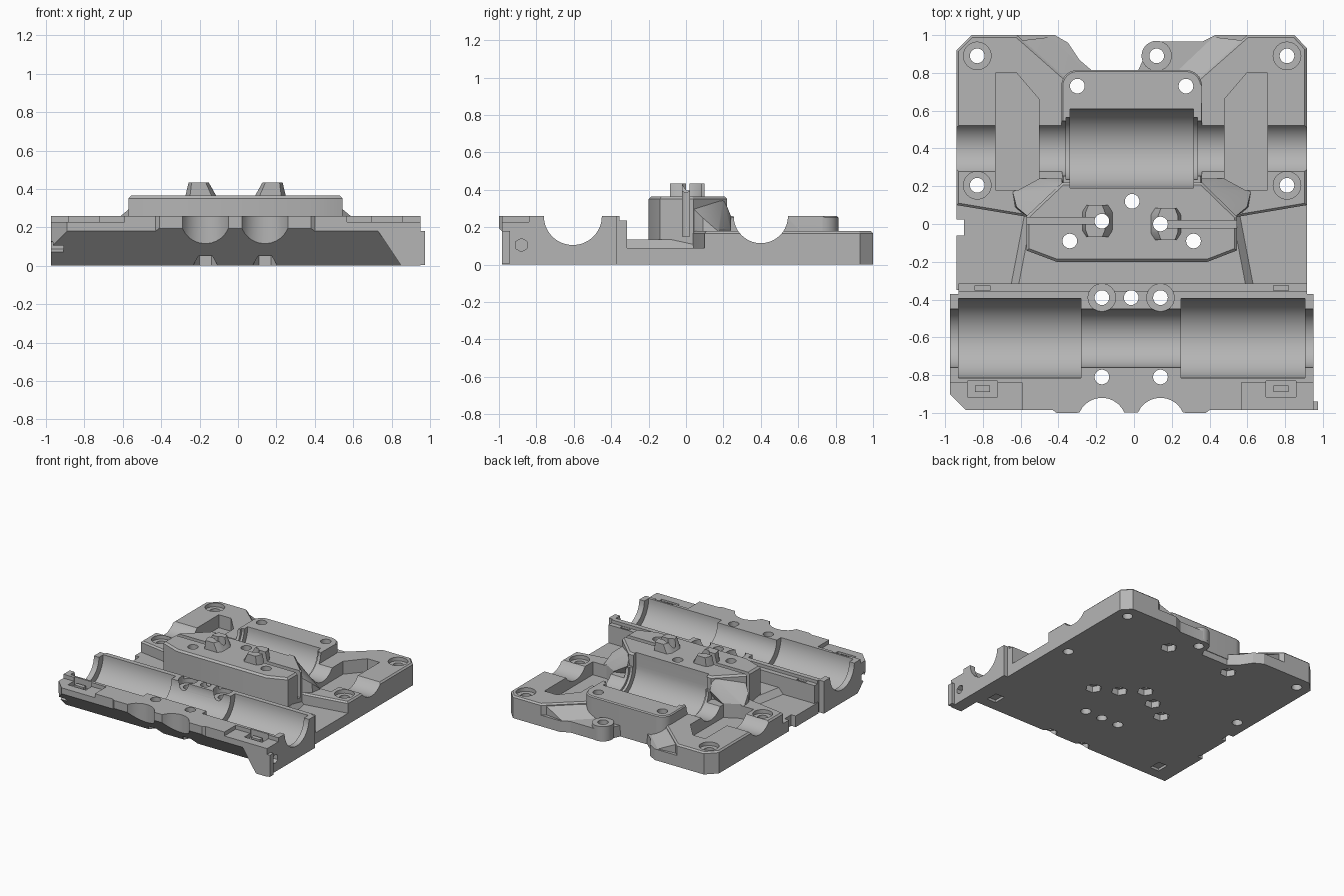
import bpy, bmesh, math
from mathutils import Vector, Matrix

if "Cube" in bpy.data.objects:
    bpy.data.objects.remove(bpy.data.objects["Cube"])

grey = bpy.data.materials.new("grey_plastic")
grey.use_nodes = True
COLOUR = (0.46, 0.46, 0.46, 1)
grey.diffuse_color = COLOUR
grey.node_tree.nodes["Principled BSDF"].inputs["Base Color"].default_value = COLOUR


def make(name, bm):
    bmesh.ops.recalc_face_normals(bm, faces=bm.faces)
    mesh = bpy.data.meshes.new(name)
    bm.to_mesh(mesh)
    bm.free()
    mesh.materials.append(grey)
    obj = bpy.data.objects.new(name, mesh)
    bpy.context.collection.objects.link(obj)
    return obj


def prism(name, outline, z0, z1, chamfer=0):
    """Upright prism with an optional chamfer round its top."""
    bm = bmesh.new()
    face = bm.faces.new([bm.verts.new((x, y, z0)) for x, y in outline])
    top = bmesh.ops.extrude_face_region(bm, geom=[face])["geom"]
    for v in top:
        if isinstance(v, bmesh.types.BMVert):
            v.co.z = z1
    if chamfer:
        rim = [e for e in bm.edges if all(abs(v.co.z - z1) < 1e-5 for v in e.verts)]
        bmesh.ops.bevel(bm, geom=rim, offset=chamfer, segments=1, affect='EDGES')
    return make(name, bm)


def box(name, x0, x1, y0, y1, z0, z1):
    return prism(name, [(x0, y0), (x1, y0), (x1, y1), (x0, y1)], z0, z1)


def hull(name, points):
    bm = bmesh.new()
    for p in points:
        bm.verts.new(p)
    bmesh.ops.convex_hull(bm, input=bm.verts)
    bmesh.ops.dissolve_limit(bm, angle_limit=0.01, verts=bm.verts, edges=bm.edges)
    return make(name, bm)


def tube(name, x, y, r, z0, z1, sides=32):
    ring = [(x + r * math.cos(math.tau * i / sides), y + r * math.sin(math.tau * i / sides))
            for i in range(sides)]
    return prism(name, ring, z0, z1)


def trough(x0, x1, y, r):
    """Cutter with a U section: half round below, open above."""
    bm = bmesh.new()
    n = 32
    section = [(y - r, 0.6)] + [(y - r * math.cos(math.pi * i / n), 0.26 - r * math.sin(math.pi * i / n))
                                for i in range(n + 1)] + [(y + r, 0.6)]
    face = bm.faces.new([bm.verts.new((x0, a, b)) for a, b in section])
    top = bmesh.ops.extrude_face_region(bm, geom=[face])["geom"]
    bmesh.ops.translate(bm, vec=(x1 - x0, 0, 0), verts=[v for v in top if isinstance(v, bmesh.types.BMVert)])
    return make("trough_cutter", bm)


def arc(x, y, r, a0, a1, n=10):
    return [(x + r * math.cos(math.radians(a0 + (a1 - a0) * i / n)),
             y + r * math.sin(math.radians(a0 + (a1 - a0) * i / n))) for i in range(n + 1)]


# Base plate with waisted rear edge
back = [(0.915, -0.35), (0.915, 0.93), (0.85, 1), (0.43, 1), (0.36, 0.965)]
back += arc(0.12, 0.89, 0.08, 70, 200) + [(0.02, 0.81), (-0.22, 0.81)]
back += [(-0.29, 0.87), (-0.35, 0.96), (-0.42, 1), (-0.86, 1), (-0.94, 0.92), (-0.94, -0.35)]
base = prism("base_plate", back, 0, 0.09)

# Rear deck: two wings joined under the rear bearing, stepping down at the back
deck = prism("rear_deck", [(-0.94, 0.1), (-0.55, 0.035), (0.53, 0.035), (0.915, 0.1), (0.915, 0.93),
                           (0.85, 1), (0.6, 1), (0.35, 0.78), (-0.37, 0.78), (-0.62, 1),
                           (-0.86, 1), (-0.94, 0.92)], 0.02, 0.18, 0.012)
slopes = [hull("rear_slope", [(s * a + c, y, z) for a, y, z in
          [(0.38, 0.76, 0.18), (0.6, 0.97, 0.17), (0.43, 0.99, 0.09), (0.25, 0.82, 0.09),
           (0.38, 0.76, 0.05), (0.6, 0.97, 0.05)]]) for s, c in ((1, -0.01), (-1, -0.01))]
bosses = [tube("rear_boss", 0.12, 0.89, 0.08, 0.02, 0.12)]

# Rear bearing mount with rounded ears
mount = prism("rear_bearing_mount", [(-0.38, 0.18), (0.36, 0.18), (0.36, 0.73)] + arc(0.275, 0.73, 0.085, 0, 90)
              + arc(-0.3, 0.73, 0.085, 90, 180), 0.05, 0.26, 0.008)

# Raised middle floor and belt block
low = [(-0.66, -0.37), (0.64, -0.37), (0.55, 0.1), (-0.57, 0.1)]
high = [(-0.62, -0.37), (0.6, -0.37), (0.51, 0.1), (-0.53, 0.1)]
floor = hull("middle_floor", [(x, y, 0.05) for x, y in low] + [(x, y, 0.09) for x, y in low]
             + [(x, y, 0.135) for x, y in high])
block = prism("belt_block", [(-0.57, -0.14), (-0.41, -0.2), (0.39, -0.2), (0.545, -0.14),
                             (0.545, 0.04), (0.36, 0.22), (-0.38, 0.22), (-0.57, 0.04)], 0.05, 0.365, 0.014)
shoulders = [hull("block_shoulder", [(s * x - 0.012, y, z) for x, y, z in
             [(0.55, 0.04, 0.05), (0.55, 0.04, 0.3), (0.63, 0.09, 0.05), (0.61, 0.09, 0.25), (0.63, 0.17, 0.18),
              (0.5, 0.24, 0.18), (0.37, 0.24, 0.26), (0.37, 0.2, 0.36), (0.3, 0.1, 0.05)]]) for s in (1, -1)]


# Belt posts: tapered octagons standing on the block
def post(x, y, lean):
    pts = []
    for z, half, shift in ((0.34, 0.09, 0), (0.435, 0.052, lean)):
        for a, b in ((1, 0.045), (0.7, 0.085)):
            pts += [(x + shift + i * a * half, y + j * b, z) for i in (1, -1) for j in (1, -1)]
    return hull("belt_post", pts)


posts = [post(-0.19, 0.015, -0.015), post(0.165, 0.0, 0.015)]

# Front bearing block with two scallops in its front face
outline = [(0.95, -0.37), (0.915, -0.37), (0.915, -0.315), (-0.93, -0.315), (-0.93, -0.37), (-0.975, -0.37),
           (-0.975, -0.9), (-0.89, -0.985), (-0.43, -0.985), (-0.41, -1)]
outline += arc(-0.17, -1.05, 0.13, 157, 23) + arc(0.14, -1.05, 0.13, 157, 23)
outline += [(0.38, -1), (0.4, -0.985), (0.95, -0.985)]
front = prism("front_bearing_block", outline, 0, 0.26)
tab = box("end_tab", 0.94, 0.975, -0.985, -0.94, 0.005, 0.18)

rear_parts = [base, deck, mount, block] + slopes + shoulders
middle_parts = [base, floor, block, deck] + posts
jobs = []

# Front bearing troughs, underside slant, back ledge
front_cuts = [trough(-1.1, 1.1, -0.605, 0.155), trough(-0.93, -0.28, -0.605, 0.21),
              trough(0.25, 0.905, -0.605, 0.21),
              hull("underside_slant", [(-1.1, -1.1, -0.1), (-1.1, -0.705, -0.1), (-1.1, -1.1, 0.295),
                                       (0.917, -1.1, -0.1), (0.917, -0.705, -0.1), (0.653, -1.1, 0.295)]),
              box("ledge", -1.1, 1.1, -0.355, -0.2, 0.235, 0.4)]
# Clip recesses at both ends, with sensor slots and side holes
for s in (1, -1):
    c = -0.012
    span = sorted((s * 0.58 + c, s * 1.1 + c))
    front_cuts.append(box("clip_step", *span, -1.1, -0.84, 0.228, 0.4))
    span = sorted((s * 0.71 + c, s * 0.87 + c))
    front_cuts.append(box("clip_notch", *span, -0.915, -0.83, 0.195, 0.4))
    span = sorted((s * 0.75 + c, s * 0.83 + c))
    front_cuts.append(box("ledge_notch", *span, -0.352, -0.325, 0.15, 0.4))
    front_cuts.append(box("tie_slot", *span, -0.72, -0.62, -0.1, 0.02))
    box("clip_tab", *span, -0.89, -0.855, 0.19, 0.228)
    hole = tube("end_hole", 0, 0, 0.036, -0.06, 0.06, 6)
    hole.data.transform(Matrix.Translation((s * 0.97, -0.88, 0.105)) @ Matrix.Rotation(math.pi / 2, 4, 'Y'))
    front_cuts.append(hole)
jobs.append(([front], front_cuts))

# Rear bearing trough and wing pockets
rear_cuts = [trough(-1.1, 1.1, 0.4, 0.145), trough(-0.36, 0.335, 0.4, 0.165), trough(-0.34, 0.315, 0.4, 0.21)]
for s in (1, -1):
    shape = [(0.72, 0.18), (0.72, 0.8), (0.61, 0.8), (0.49, 0.66), (0.49, 0.24), (0.6, 0.18)]
    rear_cuts.append(prism("pocket", [(s * x - 0.012, y) for x, y in shape], 0.075, 0.6))
jobs.append((rear_parts, rear_cuts))

# Belt slots and the side notch of the plate
jobs.append(([block] + posts, [box("belt_slot", -0.7, -0.2, 0, 0.035, 0.15, 0.6),
                               box("belt_slot", 0.17, 0.7, -0.02, 0.018, 0.15, 0.6)]))
jobs.append(([base], [box("side_notch", -1.1, -0.9, -0.06, 0.025, -0.1, 0.3)]))


# Screw holes: x, y, counterbore floor (0 for none), nut recess below
def drill(x, y, bore, nut):
    cuts = [tube("screw", x, y, 0.039, -0.1, 0.6, 24)]
    if bore:
        cuts.append(tube("counterbore", x, y, 0.073, bore, 0.3))
    if nut:
        cuts.append(tube("nut", x, y, 0.062, -0.1, 0.05, 6))
    return cuts


rear_holes = [(-0.83, 0.89, 0.15, 0), (0.81, 0.89, 0.15, 0), (-0.83, 0.205, 0.15, 0), (0.81, 0.205, 0.15, 0),
              (0.12, 0.89, 0, 0), (-0.3, 0.73, 0, 1), (0.275, 0.73, 0, 1)]
mid_holes = [(-0.01, 0.12, 0, 1), (-0.17, 0.015, 0, 1), (0.14, 0, 0, 1), (-0.34, -0.09, 0, 1), (0.315, -0.09, 0, 1)]
front_holes = [(-0.17, -0.39, 0.2, 0), (-0.015, -0.39, 0, 0), (0.14, -0.39, 0.2, 0),
               (-0.17, -0.81, 0, 1), (0.14, -0.81, 0, 1)]
for parts, holes in (([base, deck, mount] + bosses, rear_holes), (middle_parts, mid_holes),
                     ([front, base, floor], front_holes)):
    jobs.append((parts, [c for h in holes for c in drill(*h)]))

# Apply all cuts, then drop the cutters
cutters = []
for parts, cuts in jobs:
    for part in parts:
        for c in cuts:
            mod = part.modifiers.new("cut", 'BOOLEAN')
            mod.object, mod.operation, mod.solver = c, 'DIFFERENCE', 'EXACT'
    cutters += cuts
for c in cutters:
    c.hide_render = True
graph = bpy.context.evaluated_depsgraph_get()
solids = [o for o in bpy.context.collection.objects if o not in cutters and o.type == 'MESH']
for o in solids:
    baked = bpy.data.meshes.new_from_object(o.evaluated_get(graph))
    o.modifiers.clear()
    o.data = baked
for c in cutters:
    bpy.data.objects.remove(c)
bpy.ops.object.select_all(action='DESELECT')
for o in solids:
    o.select_set(True)
bpy.context.view_layer.objects.active = solids[0]
bpy.ops.object.shade_smooth_by_angle(angle=math.radians(25))
